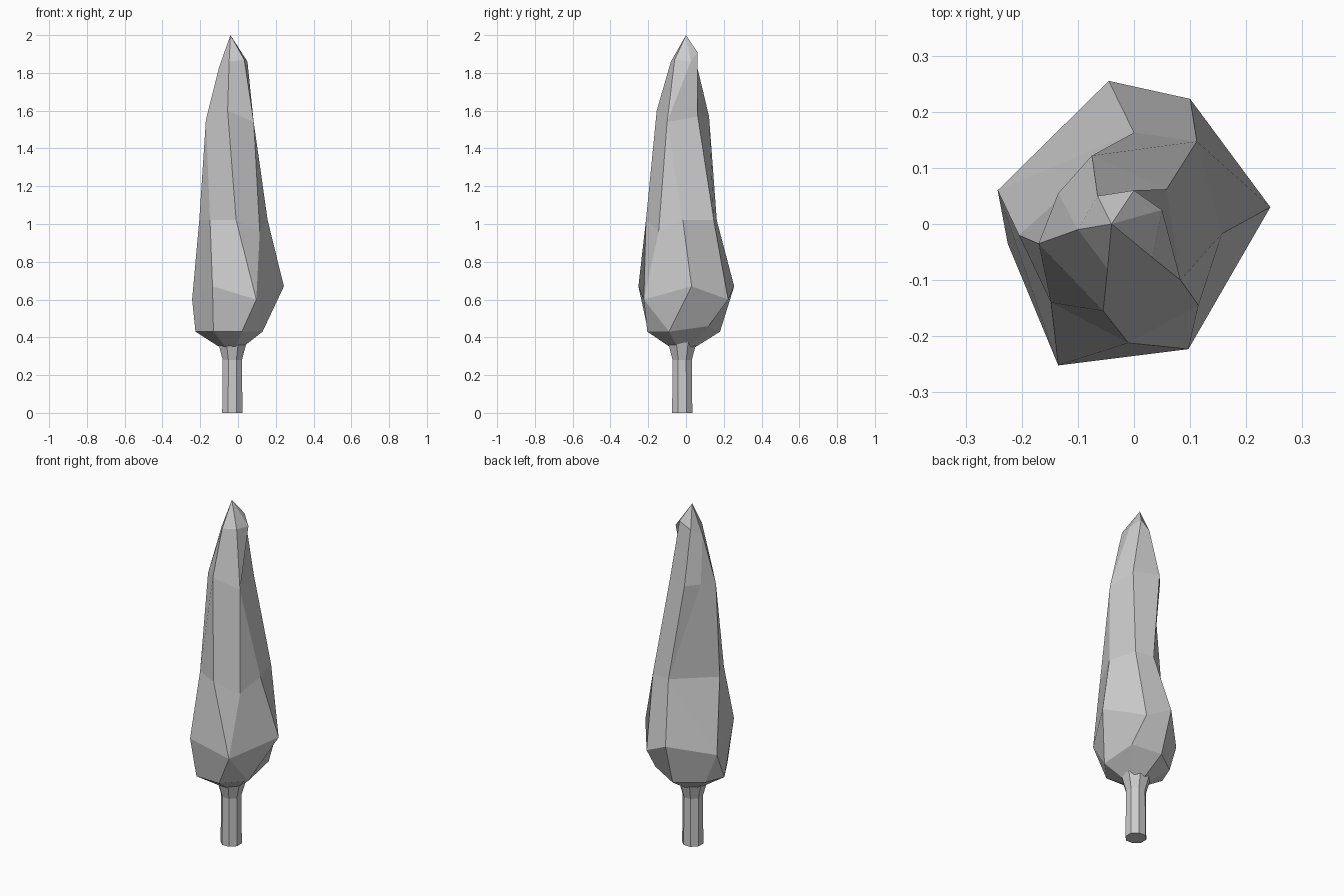
import bpy, bmesh
from math import cos, sin, tau

if "Cube" in bpy.data.objects:
    bpy.data.objects.remove(bpy.data.objects["Cube"])


def loft(name, rings, tip=None):
    """Skin rings of equal length; coincident points are welded."""
    bm = bmesh.new()
    loops = [[bm.verts.new(p) for p in ring] for ring in rings]
    n = len(loops[0])
    for low, high in zip(loops, loops[1:]):
        for i in range(n):
            j = (i + 1) % n
            bm.faces.new((low[i], low[j], high[j], high[i]))
    bm.faces.new(loops[0][::-1])
    if tip:
        apex = bm.verts.new(tip)
        for i in range(n):
            bm.faces.new((loops[-1][i], loops[-1][(i + 1) % n], apex))
    else:
        bm.faces.new(loops[-1])
    bmesh.ops.remove_doubles(bm, verts=bm.verts, dist=0.0005)
    bmesh.ops.recalc_face_normals(bm, faces=bm.faces)
    mesh = bpy.data.meshes.new(name)
    bm.to_mesh(mesh)
    bm.free()
    obj = bpy.data.objects.new(name, mesh)
    bpy.context.collection.objects.link(obj)
    return obj


def circle(cx, cy, r, z, n=8):
    return [(cx + r * cos(tau * (i + .5) / n), cy + r * sin(tau * (i + .5) / n), z)
            for i in range(n)]


# Trunk with a flared top
loft("trunk", [circle(-.03, -.02, .058, 0), circle(-.03, -.02, .055, .28),
               circle(-.03, -.02, .075, .35), circle(-.03, -.02, .085, .385)])

# Foliage: irregular rings, counterclockwise from the left; repeats merge columns
skirt = [(-.225, -.035, .43), (-.13, -.2, .43), (.02, -.205, .43), (.13, -.09, .43),
         (.13, -.09, .43), (.115, .12, .46), (-.04, .18, .43), (-.18, .08, .43)]
under = [(-.03 + (x + .03) * .36, -.02 + (y + .02) * .36, .35) for x, y, z in skirt]

L, FR, BL = (-.243, .06, .6), (.097, -.223, .6), (-.045, .255, .67)
wide = [L, (-.135, -.252, .67), FR, FR, (.243, .03, .67), (.1, .223, .6), BL, L]

BL = (0, .163, 1.02)
middle = [(-.205, -.02, 1.02), (-.148, -.14, 1.02), (-.01, -.212, 1.02),
          (.115, -.145, .96), (.157, -.017, 1.02), (.112, .147, 1.02), BL, BL]

L, FR = (-.17, -.035, 1.55), (.083, -.1, 1.54)
upper = [L, L, (-.055, -.155, 1.6), FR, FR, (.058, .062, 1.57),
         (-.075, .122, 1.57), (-.135, .055, 1.57)]

L = (-.1, -.01, 1.83)
crown = [L, L, (-.047, -.08, 1.86), (.033, -.06, 1.87), (.05, .025, 1.86),
         (0, .06, 1.91), (-.065, .05, 1.87), L]

loft("foliage", [under, skirt, wide, middle, upper, crown], tip=(-.04, 0, 2))
